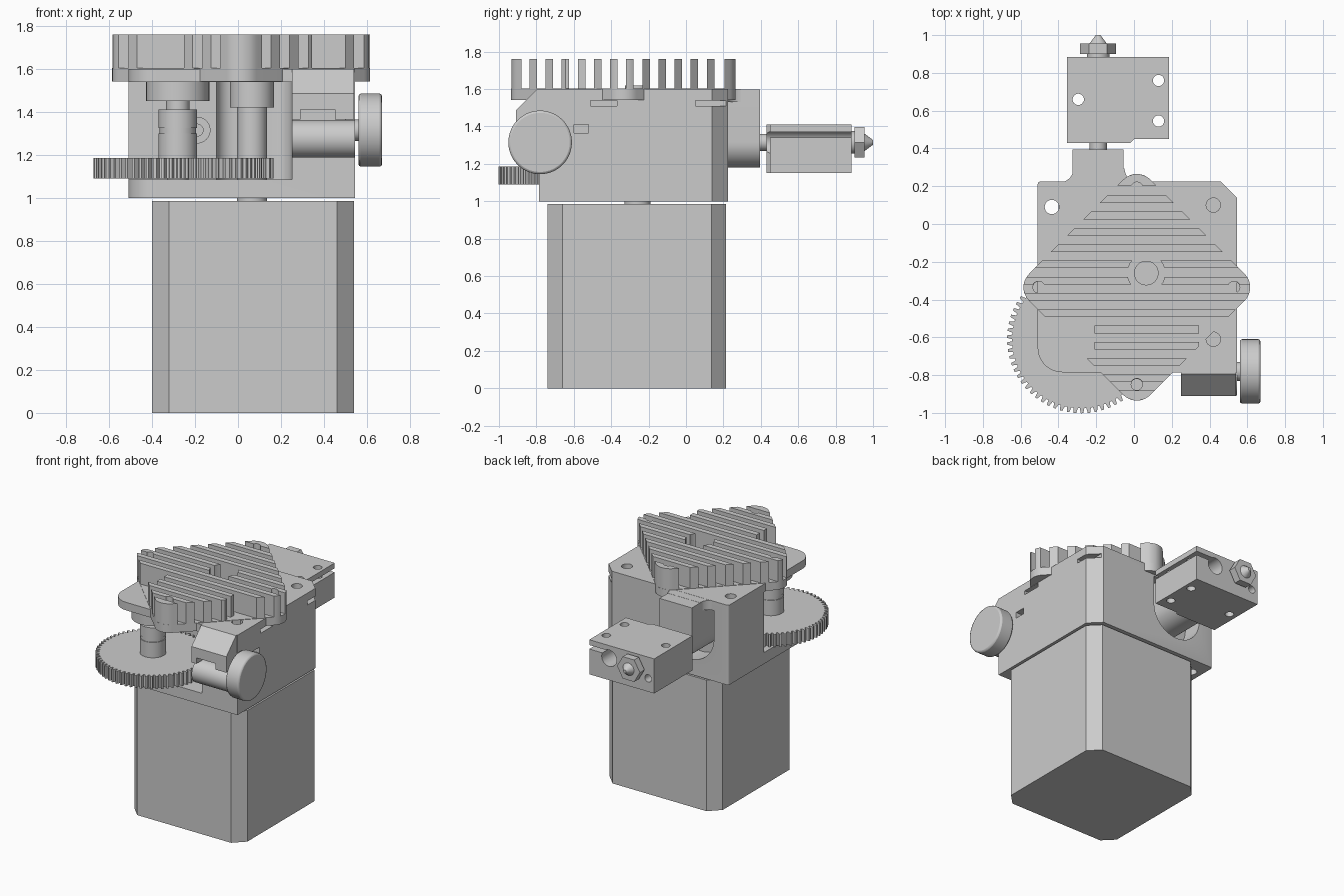
import bpy, bmesh
from math import sin, cos, pi, sqrt, radians

if "Cube" in bpy.data.objects:
    bpy.data.objects.remove(bpy.data.objects["Cube"])


def arc(cx, cy, r, a0, a1, n=10):
    return [(cx + r * cos(radians(a0 + (a1 - a0) * i / n)),
             cy + r * sin(radians(a0 + (a1 - a0) * i / n))) for i in range(n + 1)]


def circle(cx, cy, r, n=40):
    return arc(cx, cy, r, 0, 360, n)[:-1]


def rect(x0, y0, x1, y1):
    return [(x0, y0), (x1, y0), (x1, y1), (x0, y1)]


def add_prism(bm, pts, lo, hi, axis='z', taper=1):
    """Extrude a 2D outline along an axis; taper scales the far end."""
    place = {'x': lambda a, b, d: (d, a, b), 'y': lambda a, b, d: (a, d, b),
             'z': lambda a, b, d: (a, b, d)}[axis]
    mx, my = (sum(p[i] for p in pts) / len(pts) for i in (0, 1))
    v0 = [bm.verts.new(place(a, b, lo)) for a, b in pts]
    v1 = [bm.verts.new(place(mx + (a - mx) * taper, my + (b - my) * taper, hi)) for a, b in pts]
    bm.faces.new(v0)
    bm.faces.new(v1)
    for i in range(len(pts)):
        j = (i + 1) % len(pts)
        bm.faces.new((v0[i], v0[j], v1[j], v1[i]))


def part(name, prisms, bevel=0):
    bm = bmesh.new()
    for p in prisms:
        add_prism(bm, *p)
    bmesh.ops.recalc_face_normals(bm, faces=bm.faces)
    me = bpy.data.meshes.new(name)
    bm.to_mesh(me)
    bm.free()
    ob = bpy.data.objects.new(name, me)
    bpy.context.collection.objects.link(ob)
    if bevel:
        m = ob.modifiers.new("edge", 'BEVEL')
        m.width, m.segments, m.limit_method = bevel, 2, 'ANGLE'
        m.angle_limit = radians(50)
    return ob


def cut(ob, prisms):
    for p in prisms:
        c = part("cutter", [p])
        m = ob.modifiers.new("cut", 'BOOLEAN')
        m.operation, m.solver, m.object = 'DIFFERENCE', 'EXACT', c
        bpy.context.view_layer.objects.active = ob
        bpy.ops.object.modifier_apply(modifier=m.name)
        bpy.data.objects.remove(c)


def gear_outline(cx, cy, r_in, r_out, teeth):
    pts = []
    for i in range(teeth):
        for f, r in ((0, r_in), (.3, r_in), (.45, r_out), (.8, r_out)):
            a = 2 * pi * (i + f) / teeth
            pts.append((cx + r * cos(a), cy + r * sin(a)))
    return pts


# Stepper motor
part("motor", [([(-.40, -.66), (-.32, -.74), (.46, -.74), (.54, -.66), (.54, .135),
                 (.46, .215), (-.32, .215), (-.40, .135)], 0, .985)])
SH = (.065, -.26)
part("motor_boss", [(circle(*SH, .07), .98, 1.01)])

# Main housing, with an open pocket for the gears
outline = (arc(-.38, -.655, .13, 180, 270)
           + [(.545, -.785), (.545, .14), (.46, .225)] + arc(-.495, .21, .015, 90, 180, 4))
housing = part("housing", [(outline, 1.0, 1.6)])
pocket = ([(-.9, -1.2), (.25, -1.2)] + arc(.17, -.10, .08, 0, 90, 6)
          + arc(-.02, -.10, .08, 90, 180, 6) + [(-.10, -.20), (-.9, -.20)])
NX, NZ = -.19, 1.315
recess = arc(NX, NZ, .2, 180, 360, 20) + [(NX + .2, 1.53), (NX - .2, 1.53)]
cut(housing, [
    (pocket, 1.085, 1.54),
    (recess, .08, .4, 'y'),
    (circle(NX, NZ, .06, 24), -.3, -.17, 'y'),
    (circle(NX, NZ, .028, 24), -.3, -.05, 'y'),
    (circle(-.435, .09, .038, 24), .9, 1.7),
    (circle(.42, .10, .038, 24), 1.52, 1.7),
    (circle(.42, -.61, .038, 24), 1.55, 1.7),
    (circle(-.29, -.61, .038, 24), 1.575, 1.7),
    (rect(-.51, 1.51, -.37, 1.54), .47, .7, 'x'),
    (rect(.05, 1.51, .4, 1.54), .47, .7, 'x'),
    (rect(-.60, 1.365, -.52, 1.41), .40, .7, 'x'),
])

# Rear neck: round underside, flared top flange
part("neck", [(arc(NX, NZ, .135, 180, 360, 20) + [(NX + .135, 1.598), (NX - .135, 1.598)],
               .03, .395, 'y')])
part("neck_flare", [(arc(-.395, .295, .075, 270, 360, 8)
                     + arc(.025, .295, .075, 180, 270, 8) + [(.025, .21), (-.395, .21)],
                     1.53, 1.599)])

# Heat break, heater block and nozzle
part("heat_break", [(circle(NX, NZ, .046, 28), .38, .46, 'y')])
block = part("heater_block", [([(-.355, .43), (-.02, .43), (0, .45), (.185, .45),
                                (.185, .885), (-.355, .885)], 1.15, 1.41)])
cut(block, [(circle(x, y, .03, 24), 1.0, 1.6)
            for x, y in ((.13, .76), (.13, .545), (-.295, .66))]
    + [(circle(.02, 1.315, .062, 28), .3, 1.0, 'y'),
       (rect(.03, 1.34, .3, 1.37), .3, 1.0, 'y'),
       (circle(-.305, 1.25, .028, 20), .80, 1.0, 'y')])
part("nozzle_hex", [(circle(NX, NZ, .095, 6), .90, .955, 'y'),
                    (circle(NX, NZ, .06, 24), .87, .91, 'y')])
part("nozzle_tip", [(circle(NX, NZ, .05, 24), .95, 1.0, 'y', .25)])

# Idler block at the front right, spring barrel and thumb knob
idler = part("idler_block", [([(-.77, 1.365), (-.91, 1.365), (-.91, 1.485), (-.795, 1.6),
                               (-.77, 1.6)], .25, .54, 'x')])
cut(idler, [(rect(.29, 1.3, .45, 1.41), -1, -.5, 'y')])
part("spring_barrel", [(circle(-.82, 1.275, .088), .25, .545, 'x')])
part("knob_shaft", [(circle(-.78, 1.315, .05, 28), .5, .58, 'x')])
part("knob", [(circle(-.78, 1.315, .17, 56), .56, .67, 'x')], .012)

# Drive gear, its shaft and bearing boss
GX, GY = -.28, -.61
part("large_gear", [(gear_outline(GX, GY, .365, .392, 66), 1.09, 1.185)])
part("gear_shaft", [(circle(GX, GY, r), z0, z1) for r, z0, z1 in
                    ((.09, 1.18, 1.30), (.085, 1.30, 1.325), (.09, 1.325, 1.41),
                     (.055, 1.41, 1.46), (.05, 1.07, 1.09))])
part("bearing_boss", [(circle(GX, GY, .147), 1.45, 1.545)])

# Motor pinion and its boss
part("pinion_shaft", [(circle(*SH, .07), 1.07, 1.42)])
part("pinion_gear", [(gear_outline(*SH, .07, .1, 16), 1.09, 1.185)])
part("pinion_boss", [(circle(*SH, .103), 1.42, 1.55)])

# Finned heat sink: rounded diamond plate sliced into fins
HX, HY, C, R = .015, -.335, .5, .1
lobes = [(HX, HY + .525), (HX, HY - .515), (HX - .52, HY), (HX + .515, HY)]
plate_outline = []
for k in range(4):
    a = k * 90
    plate_outline += arc(HX + C * cos(radians(a)), HY + C * sin(radians(a)), R, a - 45, a + 45)
plate = part("heatsink_plate", [(plate_outline, 1.542, 1.603)])
cut(plate, [(circle(x, y, .03, 20), 1.56, 1.7) for x, y in lobes])


def half_width(y):
    d = abs(y - HY)
    if d > C + R / sqrt(2):
        return sqrt(max(R * R - (d - C) ** 2, 1e-6))
    if d < R / sqrt(2):
        return C + sqrt(R * R - d * d)
    return C + R * sqrt(2) - d


bands = [(-.934, -.88), (.205, .264)]
bands += [(-.817 + .0862 * i - .02, -.817 + .0862 * i + .02) for i in range(12)]
fin_prisms = []
for y0, y1 in bands:
    ys = [y0 + (y1 - y0) * i / 6 for i in range(7)]
    lo, hi = (-.21, .345) if -.67 < y0 < -.55 else (-9, 9)
    right = [(min(HX + half_width(y), hi), y) for y in ys]
    left = [(max(HX - half_width(y), lo), y) for y in reversed(ys)]
    fin_prisms.append((right + left, 1.6, 1.76))
fins = part("heatsink_fins", fin_prisms)
cut(fins, [(circle(*SH, .1, 24), 1.5, 1.9)]
    + [(circle(x, y, .032, 20), 1.5, 1.9) for x, y in lobes])
part("heatsink_center_stud", [(circle(*SH, .065, 32), 1.55, 1.62)])

# Shading: smooth on round faces, sharp elsewhere
for ob in bpy.context.scene.objects:
    bpy.ops.object.select_all(action='DESELECT')
    ob.select_set(True)
    bpy.context.view_layer.objects.active = ob
    bpy.ops.object.shade_smooth_by_angle(angle=radians(25))
